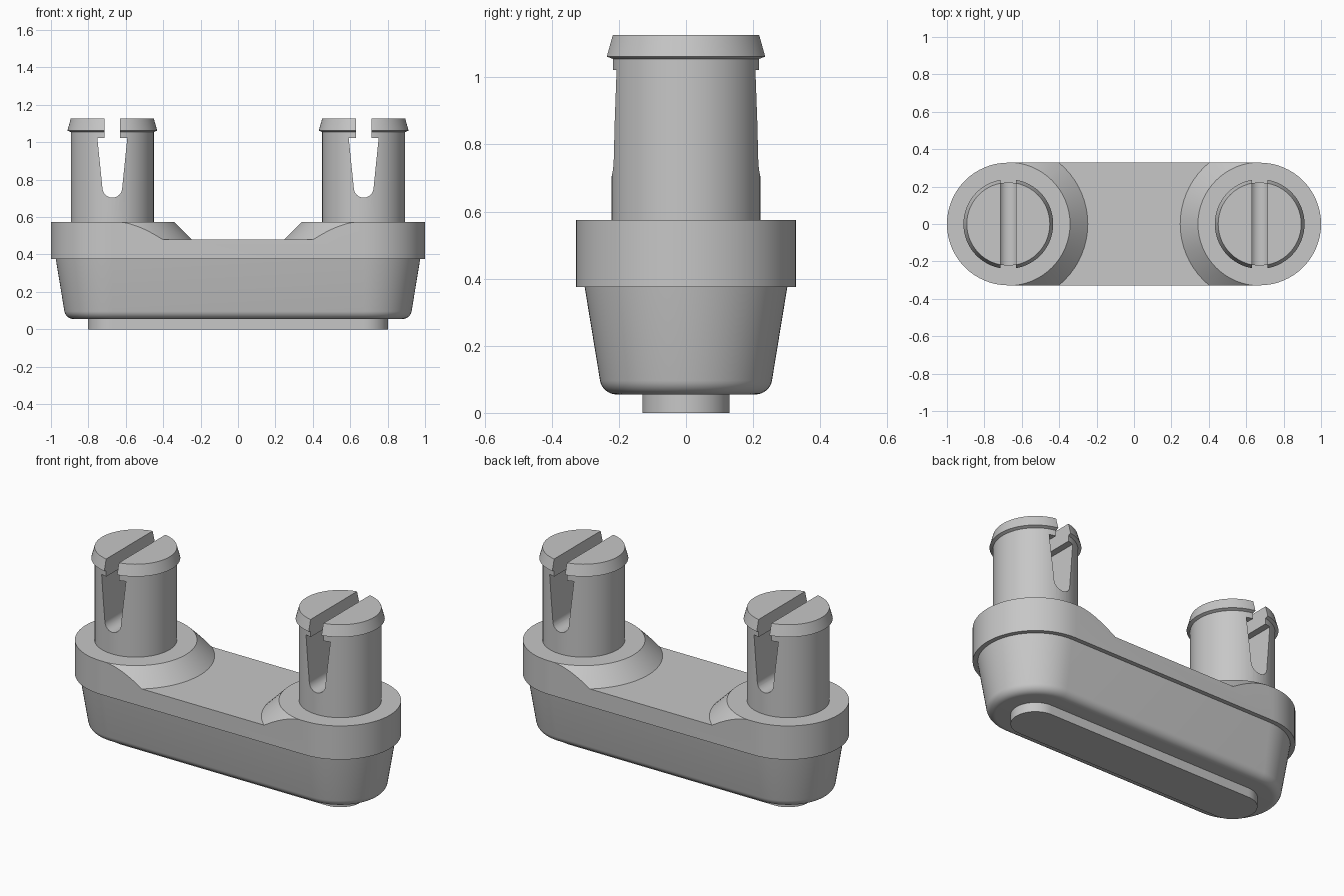
import bpy, bmesh
from math import sin, cos, pi, radians

if "Cube" in bpy.data.objects:
    bpy.data.objects.remove(bpy.data.objects["Cube"])

PEG_X = 0.672      # distance of the pegs and rounded ends from the middle
PLATE_R = 0.328
DECK, FLOOR = 0.575, 0.48
SEG = 64

grey = bpy.data.materials.new("grey plastic")
grey.use_nodes = True
colour = (0.57, 0.57, 0.57, 1)
grey.diffuse_color = colour
grey.node_tree.nodes["Principled BSDF"].inputs["Base Color"].default_value = colour


def loft(name, outline, profile):
    """Stack outline(radius) loops along a (radius, z) profile and cap both ends."""
    bm = bmesh.new()
    rings = [[bm.verts.new((x, y, z)) for x, y in outline(r)] for r, z in profile]
    for a, b in zip(rings, rings[1:]):
        for i in range(len(a)):
            j = (i + 1) % len(a)
            bm.faces.new((a[i], a[j], b[j], b[i]))
    bm.faces.new(rings[0])
    bm.faces.new(rings[-1])
    return finish(name, bm)


def prism(name, points, depth):
    """Extrude an xz outline along y."""
    bm = bmesh.new()
    face = bm.faces.new([bm.verts.new((x, -depth, z)) for x, z in points])
    out = bmesh.ops.extrude_face_region(bm, geom=[face])["geom"]
    verts = [v for v in out if isinstance(v, bmesh.types.BMVert)]
    bmesh.ops.translate(bm, verts=verts, vec=(0, 2 * depth, 0))
    return finish(name, bm)


def finish(name, bm):
    bmesh.ops.recalc_face_normals(bm, faces=bm.faces)
    mesh = bpy.data.meshes.new(name)
    bm.to_mesh(mesh)
    bm.free()
    mesh.materials.append(grey)
    obj = bpy.data.objects.new(name, mesh)
    bpy.context.collection.objects.link(obj)
    return obj


def subtract(obj, cutter):
    mod = obj.modifiers.new("cut", 'BOOLEAN')
    mod.operation, mod.solver, mod.object = 'DIFFERENCE', 'EXACT', cutter
    bpy.context.view_layer.objects.active = obj
    bpy.ops.object.modifier_apply(modifier=mod.name)
    bpy.data.objects.remove(cutter)


def stadium(r):
    pts = []
    for side in (1, -1):
        for i in range(SEG // 2 + 1):
            a = -pi / 2 + pi * i / (SEG // 2)
            pts.append((side * (PEG_X + r * cos(a)), side * r * sin(a)))
    return pts


def circle_at(cx):
    return lambda r: [(cx + r * cos(2 * pi * i / SEG), r * sin(2 * pi * i / SEG))
                      for i in range(SEG)]


# Foot and tapered lower body with a rounded bottom edge
foot = loft("foot", stadium, [(0.13, 0), (0.13, 0.057)])
fillet = [(0.207 + 0.05 * sin(a), 0.105 - 0.05 * cos(a))
          for a in (radians(80 * i / 8) for i in range(9))]
lower_body = loft("lower_body", stadium, fillet + [(0.302, 0.375)])

# Plate with a sunken middle that slopes up around each peg
plate = loft("plate", stadium, [(PLATE_R, 0.375), (PLATE_R, DECK)])
recess = prism("recess_cutter", [(-0.65, FLOOR), (0.65, FLOOR), (0.65, 0.7), (-0.65, 0.7)], 0.5)
for side in (-1, 1):
    cone = loft("cone_cutter", circle_at(side * PEG_X), [(0.505, 0.4), (0.205, 0.7)])
    subtract(recess, cone)
subtract(plate, recess)

# Split snap-in pegs with a flared head
parts = [foot, lower_body, plate]
for side, name in ((1, "left_peg"), (-1, "right_peg")):
    cx = side * PEG_X
    peg = loft(name, circle_at(cx),
               [(0.222, DECK), (0.222, 1.055), (0.24, 1.062), (0.222, 1.127)])
    # narrow slot through the head, wide tapered slot below with a round end
    right = [(0.053 * cos(a), 0.757 + 0.053 * sin(a))
             for a in (-pi / 2 + pi / 2 * i / 10 for i in range(11))]
    right += [(0.08, 1.022), (0.042, 1.022), (0.042, 1.3)]
    left = [(-x, z) for x, z in reversed(right[1:])]
    subtract(peg, prism("slot_cutter", [(cx + x, z) for x, z in right + left], 0.4))
    parts.append(peg)

# Smooth round walls, crisp edges
bpy.ops.object.select_all(action='DESELECT')
for obj in parts:
    obj.select_set(True)
bpy.context.view_layer.objects.active = plate
bpy.ops.object.shade_smooth_by_angle(angle=radians(25))
